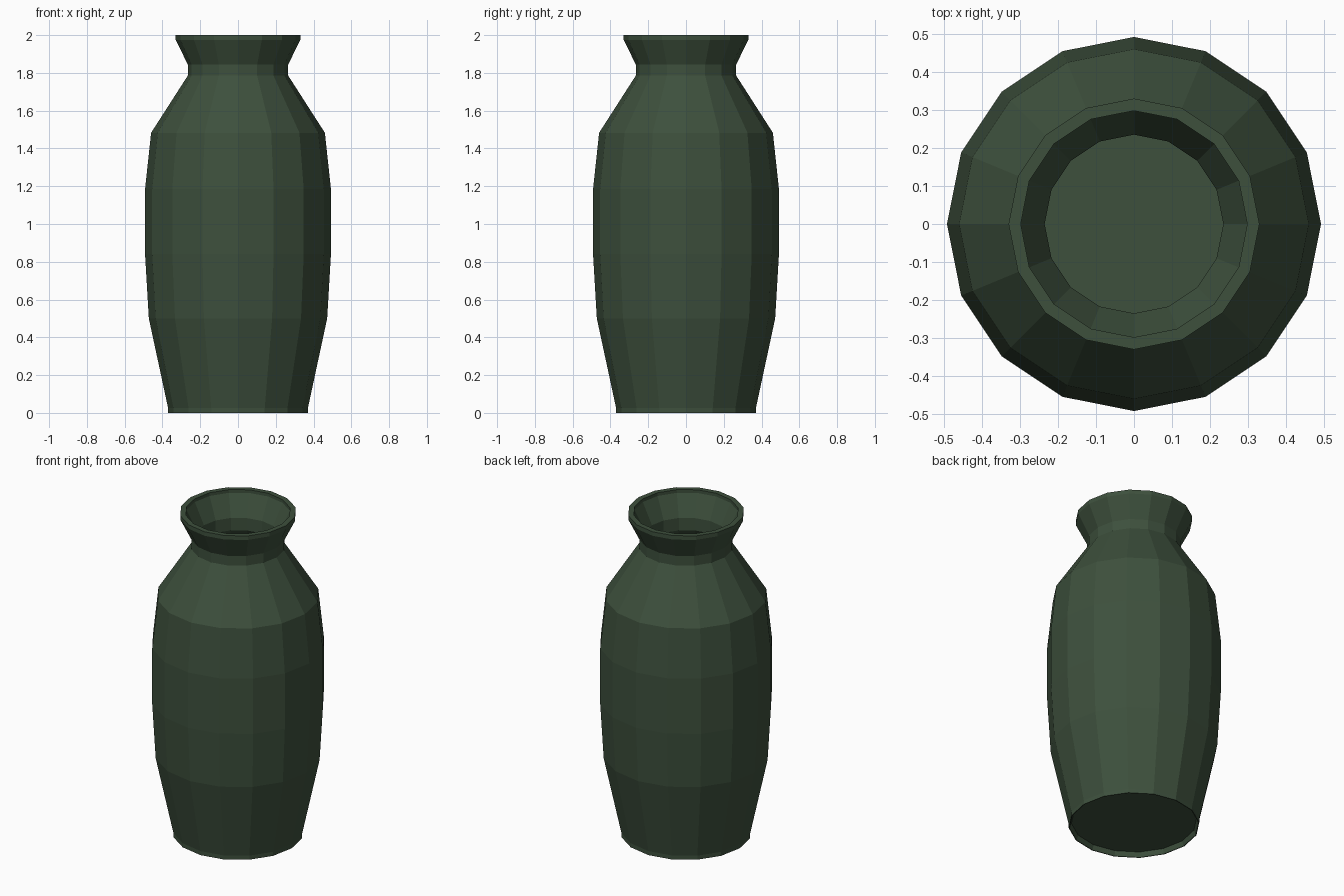
import bpy, bmesh
from math import cos, sin, tau

if "Cube" in bpy.data.objects:
    bpy.data.objects.remove(bpy.data.objects["Cube"])

SIDES = 16

# closed wall section as (radius, height): foot recess, outside, lip, inside
profile = [
    (0.355, 0.03), (0.365, 0.0), (0.37, 0.0), (0.37, 0.025),
    (0.472, 0.5), (0.492, 0.84), (0.492, 1.185), (0.46, 1.483),
    (0.266, 1.785), (0.266, 1.845), (0.33, 1.975), (0.33, 2.0),
    (0.298, 2.0), (0.298, 1.98), (0.235, 1.852), (0.235, 1.775),
    (0.432, 1.467), (0.462, 1.183), (0.462, 0.842), (0.442, 0.503),
    (0.345, 0.06),
]


def lathe(name, section, sides):
    bm = bmesh.new()
    rings = [[bm.verts.new((r * cos(tau * i / sides), r * sin(tau * i / sides), z))
              for i in range(sides)] for r, z in section]
    for a, b in zip(rings, rings[1:]):
        for i in range(sides):
            j = (i + 1) % sides
            bm.faces.new((a[i], a[j], b[j], b[i]))
    # underside and inner floor
    bm.faces.new(rings[0][::-1])
    bm.faces.new(rings[-1])
    bmesh.ops.recalc_face_normals(bm, faces=bm.faces)
    mesh = bpy.data.meshes.new(name)
    bm.to_mesh(mesh)
    bm.free()
    obj = bpy.data.objects.new(name, mesh)
    bpy.context.collection.objects.link(obj)
    return obj


# faceted vase with dark green glaze
vase = lathe("vase", profile, SIDES)
glaze = bpy.data.materials.new("green_glaze")
glaze.diffuse_color = (0.047, 0.08, 0.046, 1)
glaze.use_nodes = True
glaze.node_tree.nodes["Principled BSDF"].inputs["Base Color"].default_value = glaze.diffuse_color
vase.data.materials.append(glaze)
